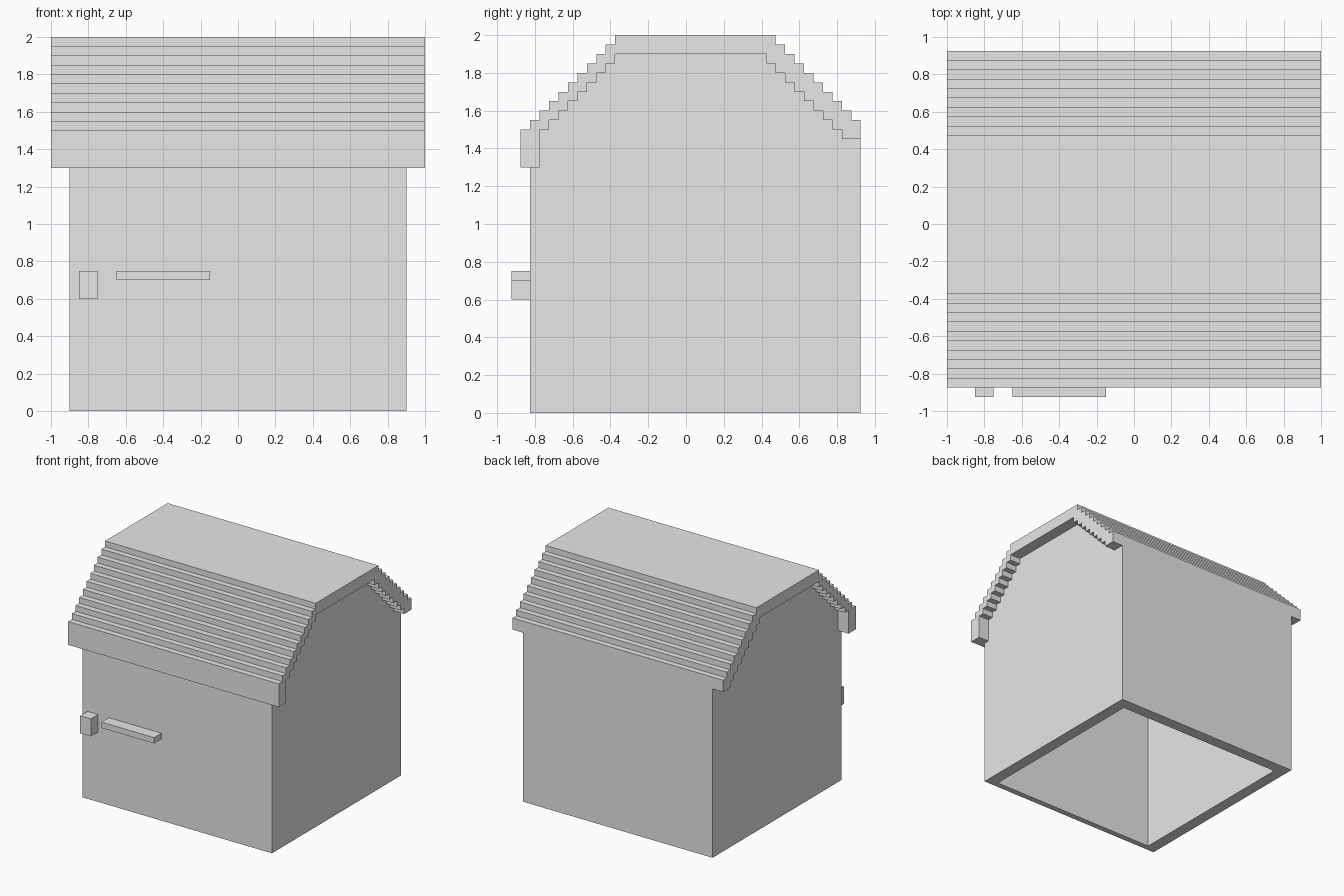
import bpy
import bmesh

STEP = 0.05

if "Cube" in bpy.data.objects:
    bpy.data.objects.remove(bpy.data.objects["Cube"], do_unlink=True)

grey = bpy.data.materials.new("plain grey")
grey.use_nodes = True
colour = (0.8, 0.8, 0.8, 1)
grey.diffuse_color = colour
grey.node_tree.nodes["Principled BSDF"].inputs["Base Color"].default_value = colour


def prism(name, profile, x0, x1):
    """Extrude a (y, z) outline along x."""
    bm = bmesh.new()
    face = bm.faces.new([bm.verts.new((x0, y, z)) for y, z in profile])
    result = bmesh.ops.extrude_face_region(bm, geom=[face])
    moved = [v for v in result["geom"] if isinstance(v, bmesh.types.BMVert)]
    bmesh.ops.translate(bm, vec=(x1 - x0, 0, 0), verts=moved)
    bmesh.ops.recalc_face_normals(bm, faces=bm.faces)
    mesh = bpy.data.meshes.new(name)
    bm.to_mesh(mesh)
    bm.free()
    mesh.materials.append(grey)
    obj = bpy.data.objects.new(name, mesh)
    bpy.context.collection.objects.link(obj)
    return obj


def box(name, x0, x1, y0, y1, z0, z1):
    return prism(name, [(y0, z0), (y1, z0), (y1, z1), (y0, z1)], x0, x1)


def stairs(y, z, dy, dz, count):
    """Outline points of a flight of steps, each with a riser then a tread."""
    points = []
    for i in range(count):
        points += [(y + dy * i, z + dz * i), (y + dy * i, z + dz * (i + 1))]
    return points


# Stepped roof shell: outside from front to back, then underside back to front
outside = [(-0.875, 1.3), (-0.875, 1.5)]
outside += stairs(-0.825, 1.5, STEP, STEP, 10)
outside += stairs(0.475, 2.0, STEP, -STEP, 9)
outside += [(0.925, 1.55), (0.925, 1.45)]
underside = stairs(0.825, 1.45, -STEP, STEP, 9)
underside += stairs(-0.375, 1.9, -STEP, -STEP, 8)
underside += [(-0.775, 1.5), (-0.775, 1.3)]
prism("stepped_roof", outside + underside, -1, 1)

# Hollow walls, open below, with gables tucked into the roof thickness
walls = prism("walls", [(-0.825, 0), (-0.825, 1.475), (-0.35, 1.95),
                        (0.425, 1.95), (0.925, 1.45), (0.925, 0)], -0.9, 0.9)
hollow = box("wall_cutter", -0.8, 0.8, -0.775, 0.825, -0.5, 2.5)
hollow.hide_render = True
cut = walls.modifiers.new("hollow", "BOOLEAN")
cut.operation = "DIFFERENCE"
cut.solver = "EXACT"
cut.object = hollow
bpy.context.view_layer.objects.active = walls
bpy.ops.object.modifier_apply(modifier=cut.name)
bpy.data.objects.remove(hollow, do_unlink=True)

# Fittings on the front wall
box("front_block", -0.85, -0.75, -0.925, -0.825, 0.6, 0.75)
box("front_ledge", -0.65, -0.15, -0.925, -0.825, 0.7, 0.75)
